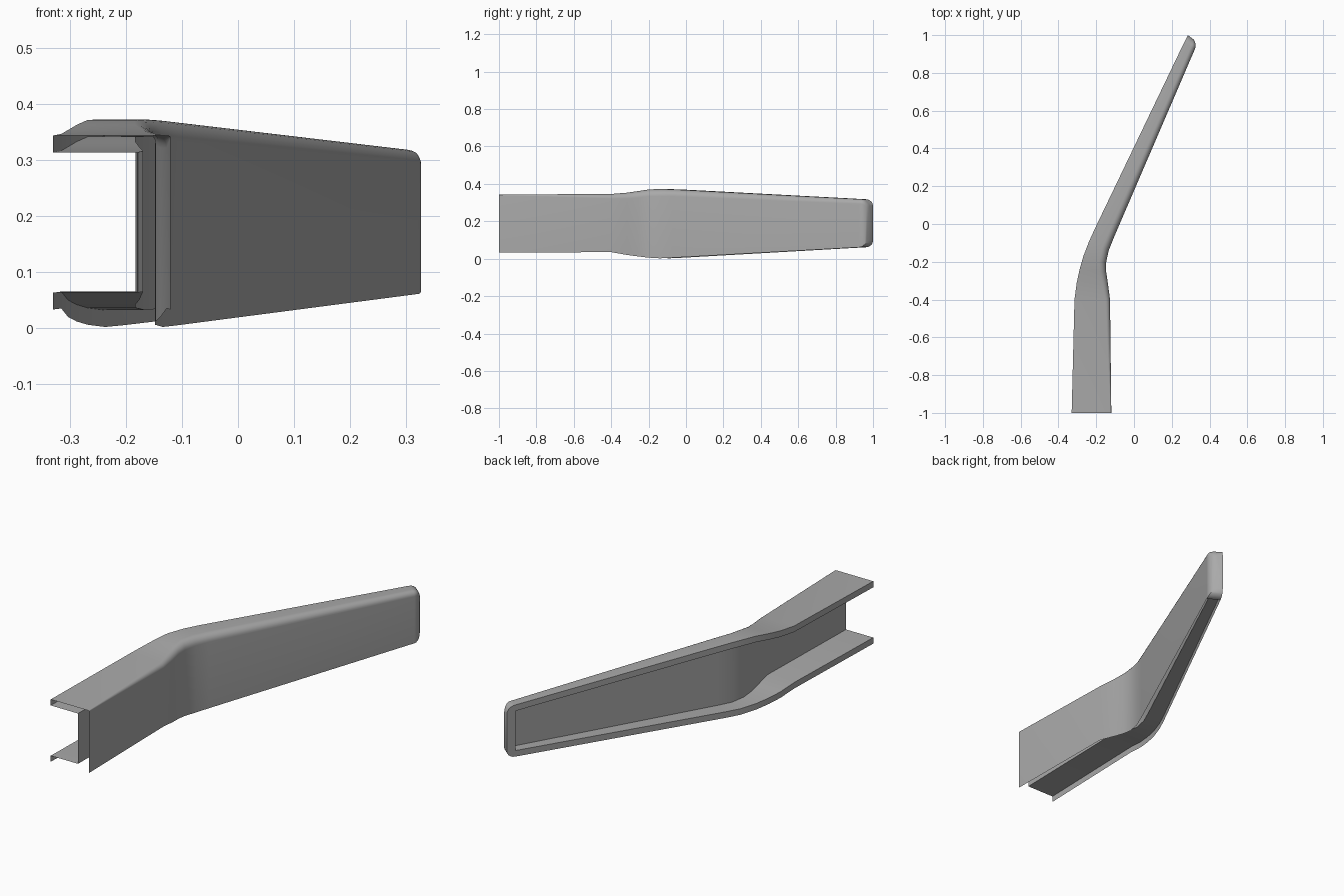
import bpy, bmesh, math
from mathutils import Vector

if "Cube" in bpy.data.objects:
    bpy.data.objects.remove(bpy.data.objects["Cube"])

T = 0.03          # flange thickness at the open side

# Stations: open-side x,y / outer-wall x,y / bottom z / top z / edge radius / wall gap
stations = [
    (-.330, -1.00, -.120, -1.00, .033, .343, .004, .060),
    (-.315, -.400, -.127, -.400, .035, .346, .025, .042),
    (-.303, -.310, -.138, -.315, .020, .353, .032, .038),
    (-.288, -.240, -.147, -.255, .012, .362, .036, .036),
    (-.268, -.170, -.148, -.205, .006, .371, .038, .036),
    (-.237, -.090, -.134, -.140, .002, .372, .038, .035),
    (-.205, -.020, -.108, -.075, .005, .370, .036, .034),
    (.265, .960, .322, .925, .061, .318, .025, .020),
]
tip_start = len(stations) - 1

# Rounded tip: sections shrink in height while turning toward the end
a0, b0, b1, b2 = (Vector(p) for p in ((.265, .96), (.322, .925), (.333, .950), (.317, .976)))
for i in range(1, 6):
    k = i / 5
    ang = k * math.pi / 2
    left = a0 + Vector((.020, .040)) * math.sin(ang)
    right = b0 * (1 - k) ** 2 + b1 * 2 * k * (1 - k) + b2 * k * k
    dz = .036 * (1 - math.cos(ang))
    stations.append((*left, *right, .061 + dz, .318 - dz, .025 - .012 * k, .02))

bm = bmesh.new()


def vert(p, z):
    return bm.verts.new((p.x, p.y, z))


def loft(a, b):
    for j in range(len(a) - 1):
        bm.faces.new((a[j], b[j], b[j + 1], a[j + 1]))


outer, inner, foot = [], [], []
for i, (lx, ly, rx, ry, zb, zt, r, w) in enumerate(stations):
    L, R = Vector((lx, ly)), Vector((rx, ry))
    u = (L - R).normalized()
    # outer skin: wall, rounded upper edge, top
    row = [vert(R, zb)]
    for k in range(7):
        a = k / 6 * math.pi / 2
        row.append(vert(R + u * r * (1 - math.cos(a)), zt - r + r * math.sin(a)))
    row.append(vert(L, zt))
    outer.append(row)
    foot.append(vert(L, zb))
    # channel lining
    if i <= tip_start:
        I = R + u * w
        inner.append([vert(L, zt - T), vert(I, zt - T), vert(I, zb + T), vert(L, zb + T)])

for i in range(len(stations) - 1):
    loft(outer[i], outer[i + 1])
    if i < tip_start:
        loft(inner[i], inner[i + 1])
        # open-side rims
        loft([outer[i][-1], inner[i][0]], [outer[i + 1][-1], inner[i + 1][0]])
        loft([inner[i][-1], foot[i]], [inner[i + 1][-1], foot[i + 1]])
    else:
        # underside closes only around the rounded tip
        loft([foot[i], outer[i][0]], [foot[i + 1], outer[i + 1][0]])

# end walls and rim around the tip
bm.faces.new(outer[-1] + [foot[-1]])
bm.faces.new(inner[-1])
tops = [outer[i][-1] for i in range(tip_start, len(stations))]
feet = [foot[i] for i in range(tip_start, len(stations))]
bm.faces.new(tops + feet[::-1] + [inner[-1][3], inner[-1][0]])

bmesh.ops.recalc_face_normals(bm, faces=bm.faces)
mesh = bpy.data.meshes.new("armrest_shell")
bm.to_mesh(mesh)
bm.free()
shell = bpy.data.objects.new("armrest_shell", mesh)
bpy.context.collection.objects.link(shell)

mat = bpy.data.materials.new("plain_grey")
mat.diffuse_color = (0.4, 0.4, 0.4, 1)
mat.use_nodes = True
mat.node_tree.nodes["Principled BSDF"].inputs["Base Color"].default_value = mat.diffuse_color
mesh.materials.append(mat)

bpy.context.view_layer.objects.active = shell
shell.select_set(True)
bpy.ops.object.shade_smooth_by_angle(angle=math.radians(35))
